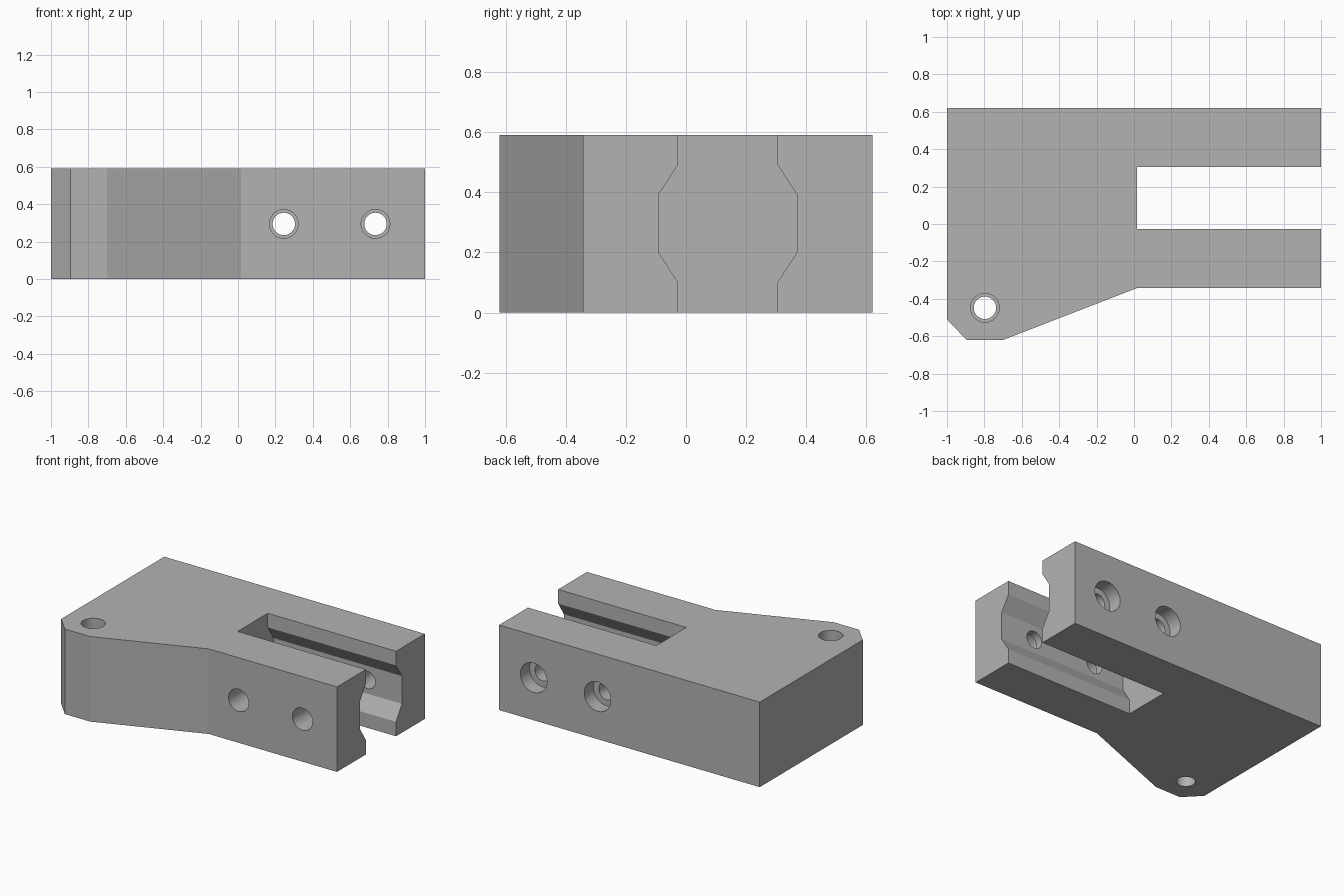
import bpy, bmesh, math
from mathutils import Matrix, Vector

old = bpy.data.objects.get("Cube")
if old:
    bpy.data.objects.remove(old, do_unlink=True)

HEIGHT = 0.59
MID = HEIGHT / 2

grey = bpy.data.materials.new("light_grey")
grey.use_nodes = True
colour = (0.45, 0.45, 0.45, 1)
grey.diffuse_color = colour
grey.node_tree.nodes["Principled BSDF"].inputs["Base Color"].default_value = colour


def add_object(name, bm):
    bmesh.ops.recalc_face_normals(bm, faces=bm.faces)
    mesh = bpy.data.meshes.new(name)
    bm.to_mesh(mesh)
    bm.free()
    mesh.materials.append(grey)
    obj = bpy.data.objects.new(name, mesh)
    bpy.context.collection.objects.link(obj)
    return obj


def prism(name, points, direction):
    bm = bmesh.new()
    face = bm.faces.new([bm.verts.new(p) for p in points])
    ext = bmesh.ops.extrude_face_region(bm, geom=[face], use_keep_orig=True)
    moved = [v for v in ext["geom"] if isinstance(v, bmesh.types.BMVert)]
    bmesh.ops.translate(bm, verts=moved, vec=direction)
    return add_object(name, bm)


def cylinder(name, start, end, radius):
    start, end = Vector(start), Vector(end)
    axis = end - start
    turn = axis.to_track_quat('Z', 'Y').to_matrix().to_4x4()
    bm = bmesh.new()
    bmesh.ops.create_cone(bm, cap_ends=True, segments=32, radius1=radius,
                          radius2=radius, depth=axis.length,
                          matrix=Matrix.Translation((start + end) / 2) @ turn)
    return add_object(name, bm)


# Body outline seen from above
outline = [(-1, 0.62), (-1, -0.51), (-0.895, -0.62), (-0.7, -0.62),
           (0.015, -0.343), (1, -0.343), (1, 0.62)]
body = prism("clamp_body", [(x, y, 0) for x, y in outline], (0, 0, HEIGHT))

# Slot with a widened channel, mirrored about its centre line
SLOT_Y = 0.139
half = [(0.165, -0.1), (0.165, 0.1), (0.23, 0.2), (0.23, 0.393),
        (0.165, 0.492), (0.165, 0.7)]
section = [(SLOT_Y + w, z) for w, z in half]
section += [(SLOT_Y - w, z) for w, z in reversed(half)]
cutters = [prism("slot_cutter", [(0.015, y, z) for y, z in section], (1.2, 0, 0))]

# Two cross bolts: through hole, front insert recess, rear head recess
for x in (0.245, 0.735):
    cutters += [
        cylinder("bolt_hole_cutter", (x, -0.6, MID), (x, 0.8, MID), 0.06),
        cylinder("insert_recess_cutter", (x, -0.6, MID), (x, -0.143, MID), 0.077),
        cylinder("head_recess_cutter", (x, 0.52, MID), (x, 0.8, MID), 0.102),
    ]

# Vertical mounting hole with recess at the top
PX, PY = -0.797, -0.448
cutters += [
    cylinder("mount_hole_cutter", (PX, PY, -0.2), (PX, PY, 0.8), 0.06),
    cylinder("mount_recess_cutter", (PX, PY, HEIGHT - 0.2), (PX, PY, 0.8), 0.077),
]

# Cut everything from the body
bpy.context.view_layer.objects.active = body
body.select_set(True)
for cutter in cutters:
    mod = body.modifiers.new("cut", 'BOOLEAN')
    mod.operation = 'DIFFERENCE'
    mod.solver = 'EXACT'
    mod.object = cutter
    bpy.ops.object.modifier_apply(modifier=mod.name)
    bpy.data.objects.remove(cutter, do_unlink=True)

# Round hole walls, crisp body edges
bpy.ops.object.shade_smooth_by_angle(angle=math.radians(15))
